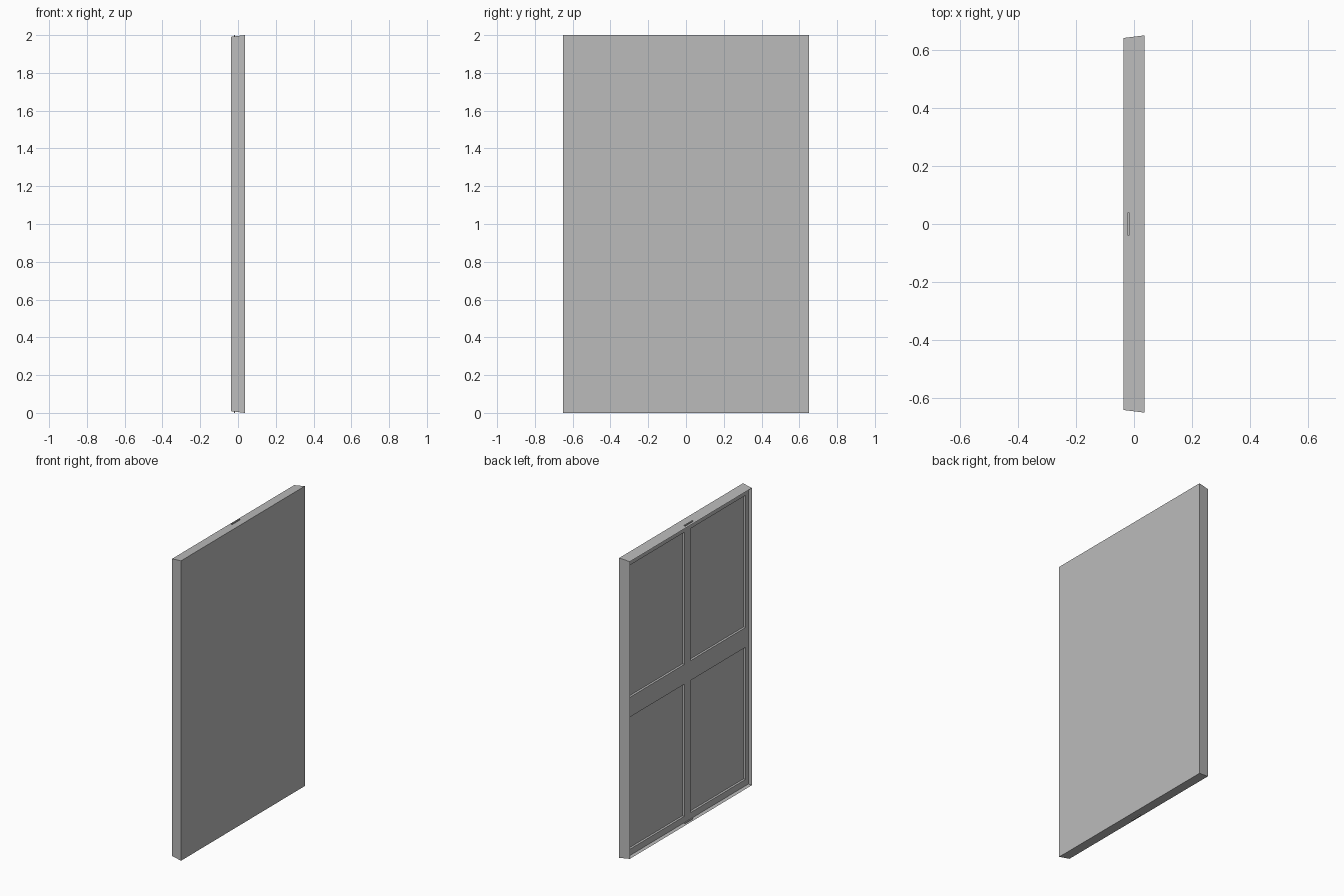
import bpy
import bmesh

cube = bpy.data.objects.get("Cube")
if cube:
    bpy.data.objects.remove(cube, do_unlink=True)

grey = bpy.data.materials.new("plain grey")
grey.use_nodes = True
colour = (0.5, 0.5, 0.5, 1)
grey.diffuse_color = colour
grey.node_tree.nodes["Principled BSDF"].inputs["Base Color"].default_value = colour

HALF_X, HALF_Y, HEIGHT = 0.036, 0.652, 2.0
TAPER = 0.009          # how much the open rim is smaller than the outer face
LIP = 0.004            # rim thickness
RAIL_X, FLOOR_X = -0.011, 0.004


def add_object(name, bm):
    mesh = bpy.data.meshes.new(name)
    bm.normal_update()
    bm.to_mesh(mesh)
    bm.free()
    mesh.materials.append(grey)
    obj = bpy.data.objects.new(name, mesh)
    bpy.context.collection.objects.link(obj)
    return obj


def add_box(name, x, y, z):
    """Box between (low, high) pairs on each axis."""
    bm = bmesh.new()
    bmesh.ops.create_cube(bm, size=1)
    for v in bm.verts:
        for axis, (low, high) in enumerate((x, y, z)):
            v.co[axis] = low if v.co[axis] < 0 else high
    return add_object(name, bm)


# Tapered door leaf, hollowed from its inner side
bm = bmesh.new()
bmesh.ops.create_cube(bm, size=2)
for v in bm.verts:
    shrink = TAPER if v.co.x < 0 else 0
    v.co = (v.co.x * HALF_X,
            v.co.y * (HALF_Y - shrink),
            HEIGHT / 2 + v.co.z * (HEIGHT / 2 - shrink))
bm.normal_update()
inner = min(bm.faces, key=lambda f: f.calc_center_median().x)
bmesh.ops.inset_region(bm, faces=[inner], thickness=LIP)
bmesh.ops.translate(bm, verts=inner.verts, vec=(FLOOR_X + HALF_X, 0, 0))
add_object("door_leaf", bm)

# Raised rails and stiles framing four sunken panels
depth = (RAIL_X, FLOOR_X + 0.002)
edge_y = HALF_Y - TAPER - LIP / 2
edge_z = HEIGHT / 2 - TAPER - LIP / 2
mid = HEIGHT / 2
side, cap, bar_y, bar_z = 0.03, 0.042, 0.032, 0.066
full = (-edge_y, edge_y)
add_box("middle_rail", depth, full, (mid - bar_z, mid + bar_z))
add_box("top_rail", depth, full, (mid + edge_z - cap, mid + edge_z))
add_box("bottom_rail", depth, full, (mid - edge_z, mid - edge_z + cap))
spans = {"lower": (mid - edge_z + cap, mid - bar_z),
         "upper": (mid + bar_z, mid + edge_z - cap)}
for level, z in spans.items():
    add_box(level + "_centre_stile", depth, (-bar_y, bar_y), z)
    add_box(level + "_front_stile", depth, (-edge_y, -edge_y + side), z)
    add_box(level + "_back_stile", depth, (edge_y - side, edge_y), z)

# Small pivot tabs at the top and bottom
tab_x, tab_y = (-0.022, -0.015), (-0.04, 0.04)
add_box("top_tab", tab_x, tab_y, (HEIGHT - 0.015, HEIGHT))
add_box("bottom_tab", tab_x, tab_y, (0, 0.015))
